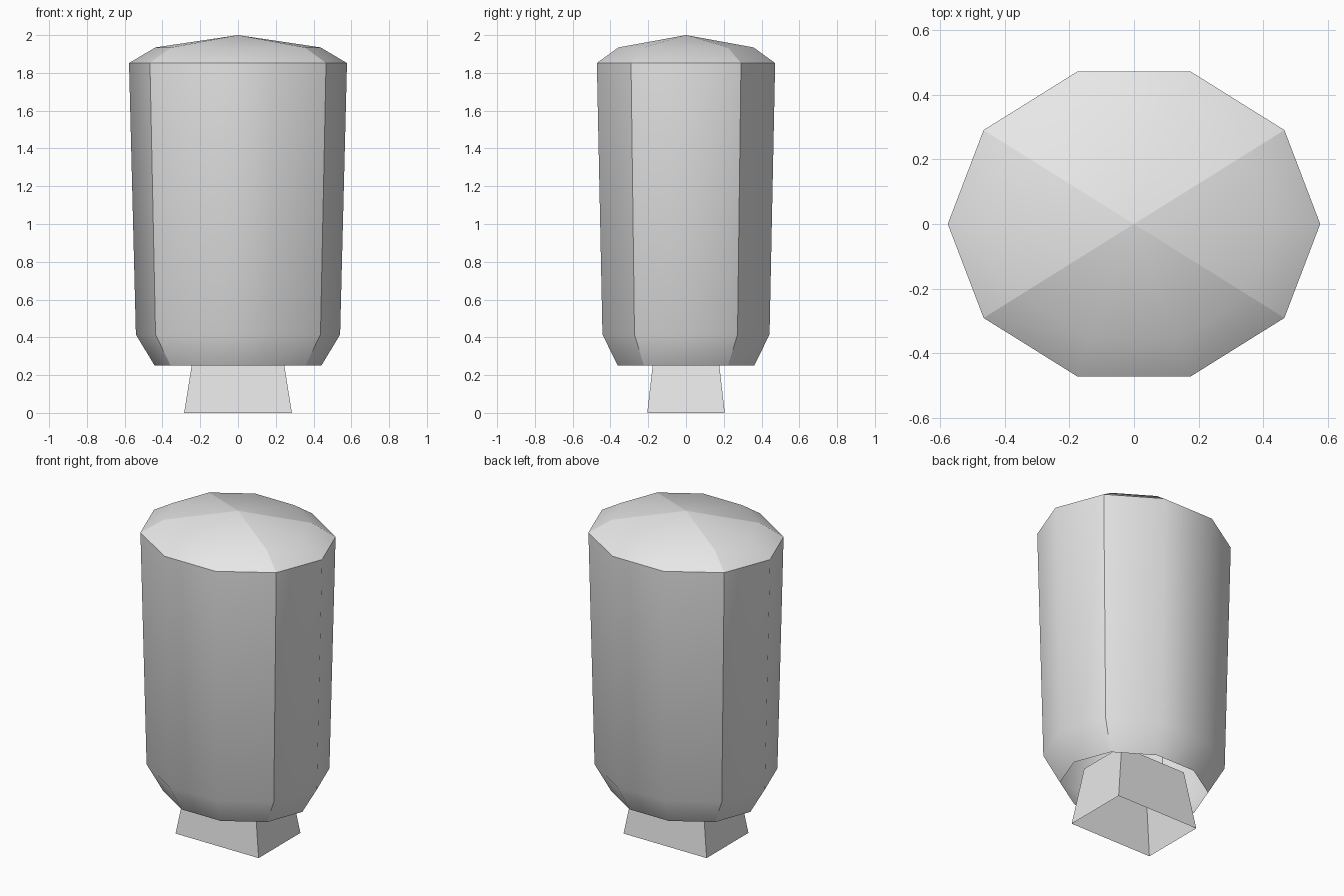
import bpy
import bmesh

cube = bpy.data.objects.get("Cube")
if cube:
    bpy.data.objects.remove(cube, do_unlink=True)

GREY = (0.8, 0.8, 0.8, 1.0)
grey = bpy.data.materials.new("light_grey")
grey.use_nodes = True
grey.diffuse_color = GREY
grey.node_tree.nodes["Principled BSDF"].inputs["Base Color"].default_value = GREY


def loft(bm, outline, levels):
    """Skin scaled copies of an outline, given as (height, scale) levels."""
    rings = [[bm.verts.new((x * s, y * s, z)) for x, y in outline] for z, s in levels]
    n = len(outline)
    for low, high in zip(rings, rings[1:]):
        for i in range(n):
            j = (i + 1) % n
            bm.faces.new((low[i], low[j], high[j], high[i]))
    return rings


def finish(bm, name):
    mesh = bpy.data.meshes.new(name)
    bm.to_mesh(mesh)
    bm.free()
    mesh.materials.append(grey)
    obj = bpy.data.objects.new(name, mesh)
    bpy.context.collection.objects.link(obj)
    return obj


# Body: tapered ten-sided shell, open below, with a shallow domed cap
side, corner, front = (0.577, 0), (0.466, 0.291), (0.176, 0.472)
quarter = [corner, front]
outline = [side] + quarter
outline += [(-x, y) for x, y in reversed(quarter)]
outline += [(-x, -y) for x, y in outline[:3]]
outline += [(x, -y) for x, y in reversed(quarter)]

bm = bmesh.new()
rim = 3 - 1
rings = loft(bm, outline, [(0.25, 0.765), (0.415, 0.937), (1.852, 1.0), (1.935, 0.757)])
apex = bm.verts.new((0, 0, 2))
top = rings[-1]
for i, vert in enumerate(top):
    bm.faces.new((vert, top[(i + 1) % len(top)], apex))

# Smooth panels, split at the four corners and around the cap rim
corner_ids = [i for i, p in enumerate(outline) if abs(p[0]) == corner[0]]
corner_verts = {ring[i] for ring in rings for i in corner_ids} | {apex}
rim_verts = set(rings[rim])
for face in bm.faces:
    face.smooth = True
for edge in bm.edges:
    ends = set(edge.verts)
    edge.smooth = not (ends <= corner_verts or ends <= rim_verts)
finish(bm, "body")

# Foot: flared rectangular sleeve reaching up into the body
bm = bmesh.new()
loft(bm, [(0.285, -0.205), (0.285, 0.205), (-0.285, 0.205), (-0.285, -0.205)],
     [(0, 1.0), (0.36, 0.8)])
finish(bm, "foot")
